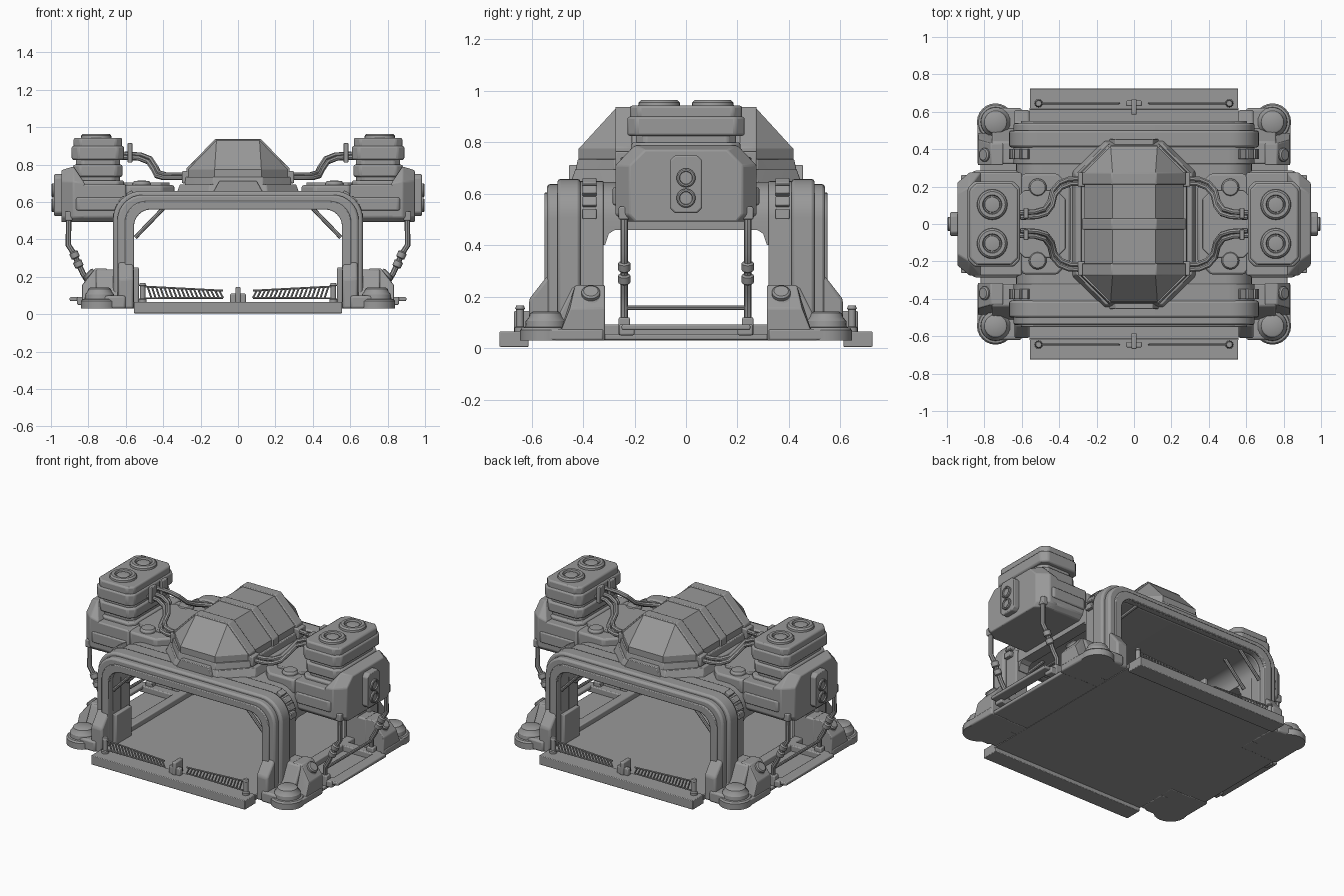
import bpy, bmesh, math
from mathutils import Vector

cube = bpy.data.objects.get("Cube")
if cube:
    bpy.data.objects.remove(cube)

grey = bpy.data.materials.new("Plain grey")
grey.use_nodes = True
COLOUR = (0.32, 0.32, 0.32, 1)
grey.diffuse_color = COLOUR
grey.node_tree.nodes["Principled BSDF"].inputs["Base Color"].default_value = COLOUR


def finish(name, bm, mirror="", bevel=0):
    """Turn a bmesh into an object, bevelled and mirrored across the named axes."""
    bmesh.ops.recalc_face_normals(bm, faces=bm.faces)
    mesh = bpy.data.meshes.new(name)
    bm.to_mesh(mesh)
    bm.free()
    mesh.materials.clear()
    mesh.materials.append(grey)
    ob = bpy.data.objects.new(name, mesh)
    bpy.context.collection.objects.link(ob)
    if bevel:
        mod = ob.modifiers.new("Bevel", "BEVEL")
        mod.width, mod.segments, mod.limit_method = bevel, 2, "ANGLE"
    if mirror:
        mod = ob.modifiers.new("Mirror", "MIRROR")
        mod.use_axis = ("x" in mirror, "y" in mirror, False)
    bpy.ops.object.select_all(action="DESELECT")
    ob.select_set(True)
    bpy.context.view_layer.objects.active = ob
    bpy.ops.object.shade_smooth_by_angle(angle=math.radians(32))
    return ob


def prism(name, pts, axis, a, b, mirror="", bevel=0):
    """Extrude a 2D outline along an axis from a to b."""
    place = {"x": lambda u, v: (a, u, v), "y": lambda u, v: (u, a, v), "z": lambda u, v: (u, v, a)}[axis]
    bm = bmesh.new()
    face = bm.faces.new([bm.verts.new(place(u, v)) for u, v in pts])
    new = bmesh.ops.extrude_face_region(bm, geom=[face])["geom"]
    step = Vector([b - a if c == axis else 0 for c in "xyz"])
    bmesh.ops.translate(bm, vec=step, verts=[g for g in new if isinstance(g, bmesh.types.BMVert)])
    return finish(name, bm, mirror, bevel)


def box(name, x, y, z, mirror="", bevel=0.006):
    return prism(name, [(x[0], y[0]), (x[1], y[0]), (x[1], y[1]), (x[0], y[1])], "z", *z, mirror, bevel)


def octagon(cx, cy, hx, hy, c):
    q = [(hx, hy - c), (hx - c, hy), (c - hx, hy), (-hx, hy - c)]
    return [(cx + u, cy + v) for u, v in q + [(-u, -v) for u, v in q]]


def hull(name, pts, mirror="", bevel=0):
    bm = bmesh.new()
    for p in pts:
        bm.verts.new(p)
    bmesh.ops.convex_hull(bm, input=bm.verts)
    bmesh.ops.dissolve_limit(bm, angle_limit=0.02, verts=bm.verts, edges=bm.edges)
    return finish(name, bm, mirror, bevel)


def four(pts):
    return [(sx * x, sy * y, z) for x, y, z in pts for sx in (1, -1) for sy in (1, -1)]


def lathe(name, loc, profile, mirror="xy", axis=(0, 0, 1), n=24):
    """Turn a (radius, height) profile around an axis."""
    rot = Vector(axis).to_track_quat("Z", "Y")
    bm = bmesh.new()
    rings = [[bm.verts.new(Vector(loc) + rot @ Vector((r * math.cos(t), r * math.sin(t), h)))
              for t in (2 * math.pi * i / n for i in range(n))] for r, h in profile]
    for lo, hi in zip(rings, rings[1:]):
        for i in range(n):
            bm.faces.new((lo[i], lo[(i + 1) % n], hi[(i + 1) % n], hi[i]))
    bm.faces.new(rings[0])
    bm.faces.new(rings[-1])
    return finish(name, bm, mirror)


def tube(name, paths, r, mirror="xy"):
    """Round tubes along one or more point paths."""
    cu = bpy.data.curves.new(name, "CURVE")
    cu.dimensions, cu.bevel_depth, cu.bevel_resolution, cu.use_fill_caps = "3D", r, 2, True
    for path in paths:
        sp = cu.splines.new("POLY")
        sp.points.add(len(path) - 1)
        for p, co in zip(sp.points, path):
            p.co = (*co, 1)
    tmp = bpy.data.objects.new(name + " helper", cu)
    bpy.context.collection.objects.link(tmp)
    bpy.context.view_layer.update()
    mesh = bpy.data.meshes.new_from_object(tmp.evaluated_get(bpy.context.evaluated_depsgraph_get()))
    bm = bmesh.new()
    bm.from_mesh(mesh)
    bpy.data.objects.remove(tmp)
    return finish(name, bm, mirror)


def arc(x, z, r, n=8):
    """Quarter corner from the top round to the side."""
    return [(x - r + r * math.sin(t), z - r + r * math.cos(t)) for t in (math.pi / 2 * i / n for i in range(n + 1))]


def arch(name, ox, oz, ro, ix, iz, ri, bottom, y, bevel=0.006):
    half = arc(ox, oz, ro) + [(ox, bottom), (ix, bottom)] + arc(ix, iz, ri)[::-1]
    full = half + [(-u, v) for u, v in half[::-1]]
    return prism(name, full, "y", *y, "y", bevel)


# Floor, thresholds and side walkways
box("floor", (-0.56, 0.56), (-0.62, 0.62), (0.03, 0.058), "", 0)
box("threshold", (-0.557, 0.557), (-0.725, -0.612), (0.005, 0.065), "y", 0.004)
box("walkway", (0.55, 0.82), (-0.33, 0.33), (0.032, 0.055), "x")
box("walkway_rail", (0.83, 0.9), (-0.25, 0.25), (0.07, 0.092), "x")
box("walkway_crossbar", (0.6, 0.86), (-0.26, -0.2), (0.05, 0.092), "xy")
box("walkway_sill", (0.56, 0.62), (-0.33, 0.33), (0.04, 0.092), "x")

# Roof shell and arches
arch("roof_shell", 0.63, 0.645, 0.14, 0.556, 0.56, 0.09, 0.46, (-0.43, 0), 0)
arch("inner_arch", 0.645, 0.65, 0.14, 0.556, 0.56, 0.09, 0.03, (-0.42, -0.32))
arch("main_arch", 0.668, 0.658, 0.15, 0.556, 0.56, 0.09, 0.03, (-0.5, -0.41), 0.012)
arch("outer_arch", 0.645, 0.638, 0.135, 0.556, 0.56, 0.09, 0.03, (-0.54, -0.49), 0.012)
arch("arch_lip", 0.605, 0.605, 0.115, 0.556, 0.56, 0.09, 0.03, (-0.55, -0.53), 0.005)
prism("opening_corner", [(-0.33, 0.4), (-0.315, 0.4), (-0.3, 0.445), (-0.26, 0.47), (-0.33, 0.47)], "x", 0.558, 0.628, "xy")
prism("leg_flare", [(-0.43, 0.03), (-0.61, 0.03), (-0.61, 0.19), (-0.54, 0.28), (-0.43, 0.28)], "x", 0.558, 0.64, "xy", 0.012)
tube("corner_brace", [[(0.55, y, 0.41), (0.4, y, 0.565)] for y in (-0.5, -0.36)], 0.011)
box("inner_post", (0.53, 0.56), (-0.5, -0.34), (0.05, 0.25), "xy")

# Shoulder louvres
for i in range(4):
    t = math.radians(4 + 19 * i)
    pts = [(0.505 + r * math.cos(t + d), 0.51 + r * math.sin(t + d)) for r, d in
           ((0.12, -0.12), (0.165, -0.12), (0.165, 0.12), (0.12, 0.12))]
    prism("shoulder_louvre", pts, "y", -0.402, -0.348, "xy", 0.004)

# Feet
prism("foot_block", [(-0.32, 0.03), (-0.56, 0.03), (-0.56, 0.07), (-0.52, 0.08), (-0.44, 0.24), (-0.32, 0.24)],
      "x", 0.6, 0.76, "xy", 0.01)
hull("foot_slope", [(x, y, z) for x, z, front in ((0.7, 0.245, -0.43), (0.765, 0.245, -0.43), (0.835, 0.155, -0.45),
                                                   (0.835, 0.03, -0.5), (0.7, 0.03, -0.5)) for y in (-0.315, front)], "xy", 0.006)
box("foot_plate", (0.62, 0.838), (-0.545, -0.32), (0.03, 0.075), "xy", 0.008)
lathe("foot_dome", (0.74, -0.545, 0), [(0.1, 0.03), (0.1, 0.07), (0.092, 0.08), (0.08, 0.082), (0.078, 0.105),
                                       (0.066, 0.12), (0.06, 0.136), (0.05, 0.142)])
box("foot_bridge", (0.6, 0.72), (-0.62, -0.5), (0.03, 0.1), "xy", 0.012)
lathe("foot_button", (0.775, -0.37, 0.19), [(0.045, -0.02), (0.045, 0.02), (0.036, 0.026), (0.036, 0.04), (0.028, 0.046)],
      axis=(0.7, 0, 0.7))

# Side pods
pod = [(-0.275, 0.52), (-0.245, 0.492), (0.245, 0.492), (0.275, 0.52), (0.275, 0.71), (0.2, 0.79), (-0.2, 0.79), (-0.275, 0.71)]
hull("pod_end", [(0.88, u, v) for u, v in pod] + [(0.945, u * 0.8, v if v < 0.75 else 0.77) for u, v in pod]
     + [(0.82, u, min(v, 0.7)) for u, v in pod], "x", 0.006)
prism("pod_body", [(u, min(v, 0.695)) for u, v in pod if abs(u) > 0.21], "x", 0.6, 0.88, "x", 0.008)
prism("pod_belt", octagon(0.74, 0, 0.175, 0.285, 0.06), "z", 0.555, 0.625, "x", 0.008)
prism("pod_neck", octagon(0.5, 0, 0.16, 0.27, 0.07), "z", 0.6, 0.69, "x", 0.012)
prism("pod_inner_plate", octagon(0.5, 0, 0.135, 0.18, 0.05), "z", 0.68, 0.705, "x", 0.005)
prism("pod_panel", octagon(0, 0.637, 0.063, 0.112, 0.02), "x", 0.93, 0.983, "x", 0.006)
for z in (0.583, 0.662):
    lathe("panel_port", (0.975, 0, z), [(0.037, 0), (0.037, 0.018), (0.032, 0.022), (0.026, 0.022), (0.024, 0.014), (0.01, 0.014)],
          "x", (1, 0, 0))

# Canisters with twin round vents on the pods
for part, hx, hy, z0, z1 in (("foot", 0.14, 0.22, 0.68, 0.715), ("core", 0.118, 0.195, 0.68, 0.85), ("band", 0.132, 0.212, 0.735, 0.8),
                             ("cap", 0.14, 0.228, 0.825, 0.9), ("lid", 0.13, 0.218, 0.89, 0.943)):
    prism("canister_" + part, octagon(0.749, 0, hx, hy, 0.035), "z", z0, z1, "x", 0.01)
lathe("canister_vent", (0.758, -0.104, 0), [(0.083, 0.935), (0.08, 0.955), (0.07, 0.965), (0.052, 0.965), (0.048, 0.95),
                                            (0.042, 0.95), (0.04, 0.958), (0.03, 0.96)])

# Central housing
hull("housing", four([(0.115, 0.275, 0.93), (0.265, 0.275, 0.775), (0.125, 0.417, 0.775), (0.265, 0.275, 0.64), (0.125, 0.417, 0.64)]))
rib = [(0.12, 0.938), (0.276, 0.78), (0.276, 0.66)]
rib += [(-u, v) for u, v in rib[::-1]]
prism("housing_end_rib", rib, "y", -0.275, -0.21, "y", 0.005)
prism("housing_middle_rib", rib, "y", -0.03, 0.03, "", 0.005)
hull("housing_skirt", four([(0.33, 0.28, 0.64), (0.16, 0.45, 0.64), (0.31, 0.265, 0.695), (0.15, 0.43, 0.695)]), "", 0.005)
hull("housing_collar", four([(0.285, 0.28, 0.69), (0.135, 0.43, 0.69), (0.28, 0.275, 0.735), (0.13, 0.42, 0.735)]), "", 0.004)
prism("housing_nose", [(-0.14, 0.64), (0.14, 0.64), (0.1, 0.712), (-0.1, 0.712)], "y", -0.455, -0.4, "y", 0.004)
lathe("roof_knob", (0.515, -0.195, 0), [(0.048, 0.64), (0.048, 0.7), (0.04, 0.712), (0.02, 0.714)])

# Twin pipes from canister to housing
run = [(0.62, -0.06, 0.84), (0.53, -0.065, 0.835), (0.48, -0.08, 0.815), (0.45, -0.12, 0.77), (0.435, -0.18, 0.74),
       (0.4, -0.22, 0.73), (0.35, -0.24, 0.73), (0.25, -0.245, 0.73)]
tube("supply_pipes", [run, [(x - 0.012, y + 0.025, z + 0.016) for x, y, z in run]], 0.014)
box("pipe_clamp", (0.565, 0.59), (-0.085, -0.03), (0.81, 0.915), "xy", 0.004)
box("pipe_socket", (0.26, 0.3), (-0.275, -0.2), (0.7, 0.765), "xy")

# Struts under the pods
strut = [(0.905, -0.24, 0.55), (0.907, -0.24, 0.37), (0.875, -0.24, 0.32), (0.83, -0.24, 0.22), (0.8, -0.24, 0.17), (0.8, -0.24, 0.06)]
tube("strut", [strut], 0.015)
slant = (-0.04, 0, -0.09)
for start in ((0.882, -0.24, 0.335), (0.862, -0.24, 0.287)):
    lathe("strut_sleeve", start, [(0.016, 0), (0.024, 0.006), (0.024, 0.034), (0.016, 0.04)], axis=slant, n=12)
box("strut_socket", (0.885, 0.925), (-0.262, -0.218), (0.5, 0.55), "xy")
box("strut_base", (0.775, 0.825), (-0.262, -0.218), (0.05, 0.12), "xy")
tube("strut_tie", [[(0.8, -0.24, 0.157), (0.8, 0.24, 0.157)]], 0.009, "x")

# Threshold gates
low = lambda x: 0.088 - 0.005 * x
high = lambda x: 0.122 + 0.052 * x
bars = [[(x, -0.645, low(x)), (x + 0.02, -0.645, high(x))] for x in (0.08 + 0.0225 * i for i in range(18))]
rails = [[(x, -0.645, f(x)) for x in (0.08, 0.5)] for f in (low, high)]
tube("gate", bars + rails, 0.005)
lathe("gate_post", (0.51, -0.645, 0), [(0.022, 0.06), (0.022, 0.08), (0.015, 0.085), (0.015, 0.15), (0.019, 0.153), (0.015, 0.166)], n=12)
box("latch_hook", (-0.014, 0.014), (-0.668, -0.585), (0.06, 0.145), "y")
box("latch_base", (-0.042, 0.042), (-0.66, -0.63), (0.06, 0.11), "y")
